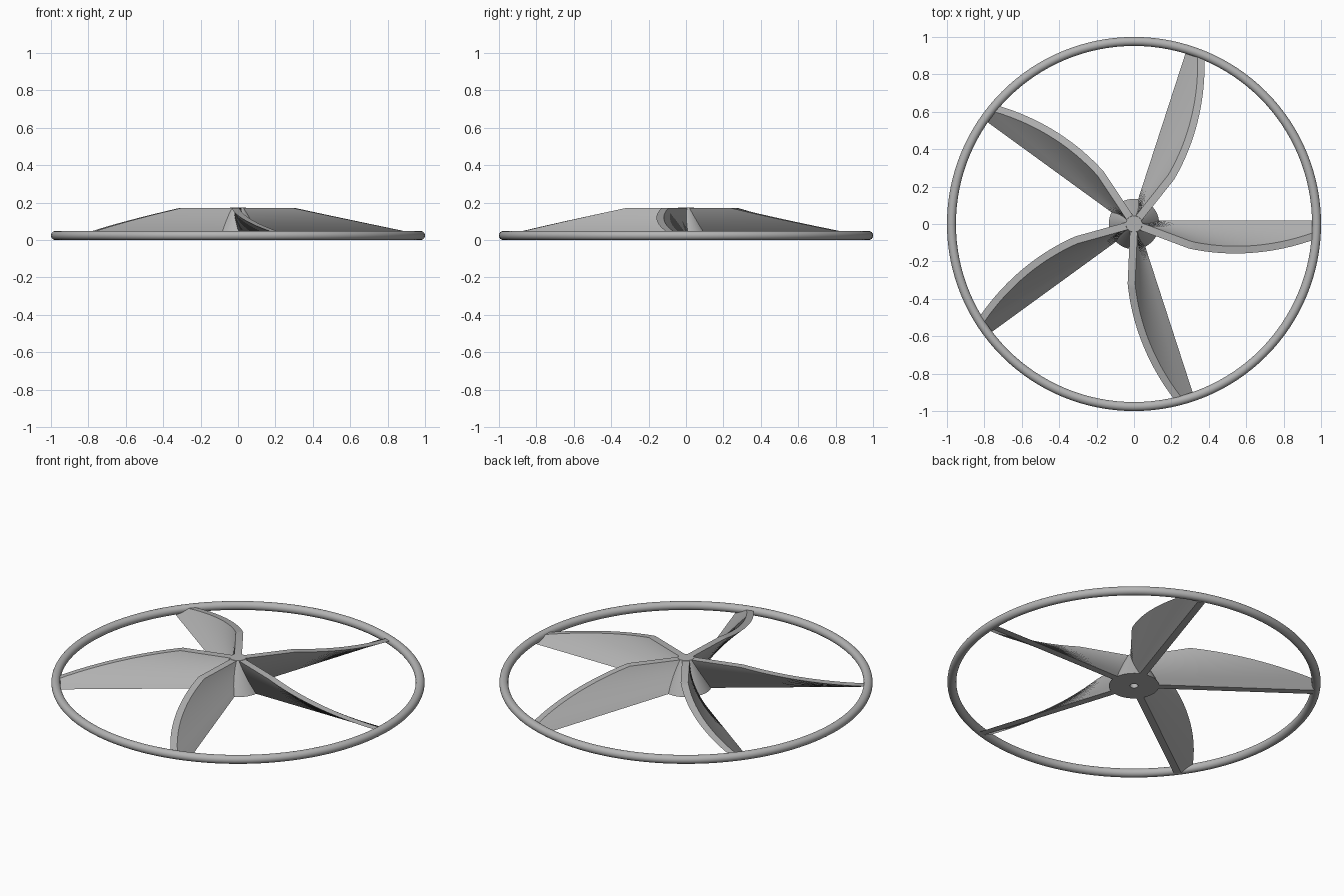
import bpy, bmesh, math
from mathutils import Matrix, Vector

if "Cube" in bpy.data.objects:
    bpy.data.objects.remove(bpy.data.objects["Cube"])

BLADES = 5
TOP = 0.171          # blade height
HALF = 0.02          # half blade thickness
TWIST = math.radians(20.5)

grey = bpy.data.materials.new("plain_grey")
grey.use_nodes = True
colour = (0.45, 0.45, 0.45, 1)
grey.diffuse_color = colour
grey.node_tree.nodes["Principled BSDF"].inputs["Base Color"].default_value = colour


def finish(bm, name):
    """Turn a bmesh into a grey object with smooth curves and sharp edges."""
    bmesh.ops.recalc_face_normals(bm, faces=bm.faces)
    mesh = bpy.data.meshes.new(name)
    bm.to_mesh(mesh)
    bm.free()
    mesh.materials.append(grey)
    obj = bpy.data.objects.new(name, mesh)
    bpy.context.collection.objects.link(obj)
    bpy.ops.object.select_all(action="DESELECT")
    obj.select_set(True)
    bpy.context.view_layer.objects.active = obj
    bpy.ops.object.shade_smooth_by_angle(angle=math.radians(30))
    return obj


def lathe(name, profile, steps, closed=False):
    """Spin a radius/height profile around the z axis."""
    bm = bmesh.new()
    verts = [bm.verts.new((r, 0, z)) for r, z in profile]
    edges = [bm.edges.new(pair) for pair in zip(verts, verts[1:])]
    if closed:
        edges.append(bm.edges.new((verts[-1], verts[0])))
    bmesh.ops.spin(bm, geom=verts + edges, axis=(0, 0, 1), cent=(0, 0, 0),
                   angle=math.tau, steps=steps)
    bmesh.ops.remove_doubles(bm, verts=bm.verts, dist=0.0001)
    return finish(bm, name)


# Outer ring
tube = 0.024
circle = [(1 - tube + tube * math.cos(a), tube + tube * math.sin(a))
          for a in (math.tau * i / 24 for i in range(24))]
lathe("outer_ring", circle, 128, closed=True)

# Tapered hub with a blind shaft hole underneath
lathe("hub", [(0, 0.1), (0.022, 0.1), (0.022, 0), (0.135, 0),
              (0.043, 0.173), (0, 0.173)], 48)


# Blade: a bar twisted as it rises, its end trimmed to a cone
def reach(z):
    return min(0.965, 0.32 + (TOP - z) * 4.63)


bm = bmesh.new()
heights = sorted([TOP * i / 32 for i in range(33)] + [0.0317])
layers = []
for z in heights:
    turn = Matrix.Rotation(-TWIST * z / TOP, 4, "Z")
    inner, outer = 0.03, reach(z)
    corners = [(inner, -HALF), (outer, -HALF), (outer, HALF), (inner, HALF)]
    layers.append([bm.verts.new(turn @ Vector((x, y, z))) for x, y in corners])
for low, high in zip(layers, layers[1:]):
    for i in range(4):
        j = (i + 1) % 4
        bm.faces.new((low[i], low[j], high[j], high[i]))
bm.faces.new(layers[0])
bm.faces.new(layers[-1])
blade = finish(bm, "blade_1")

# Remaining blades around the hub
for n in range(1, BLADES):
    copy = blade.copy()
    copy.name = f"blade_{n + 1}"
    copy.rotation_euler.z = math.tau * n / BLADES
    bpy.context.collection.objects.link(copy)
